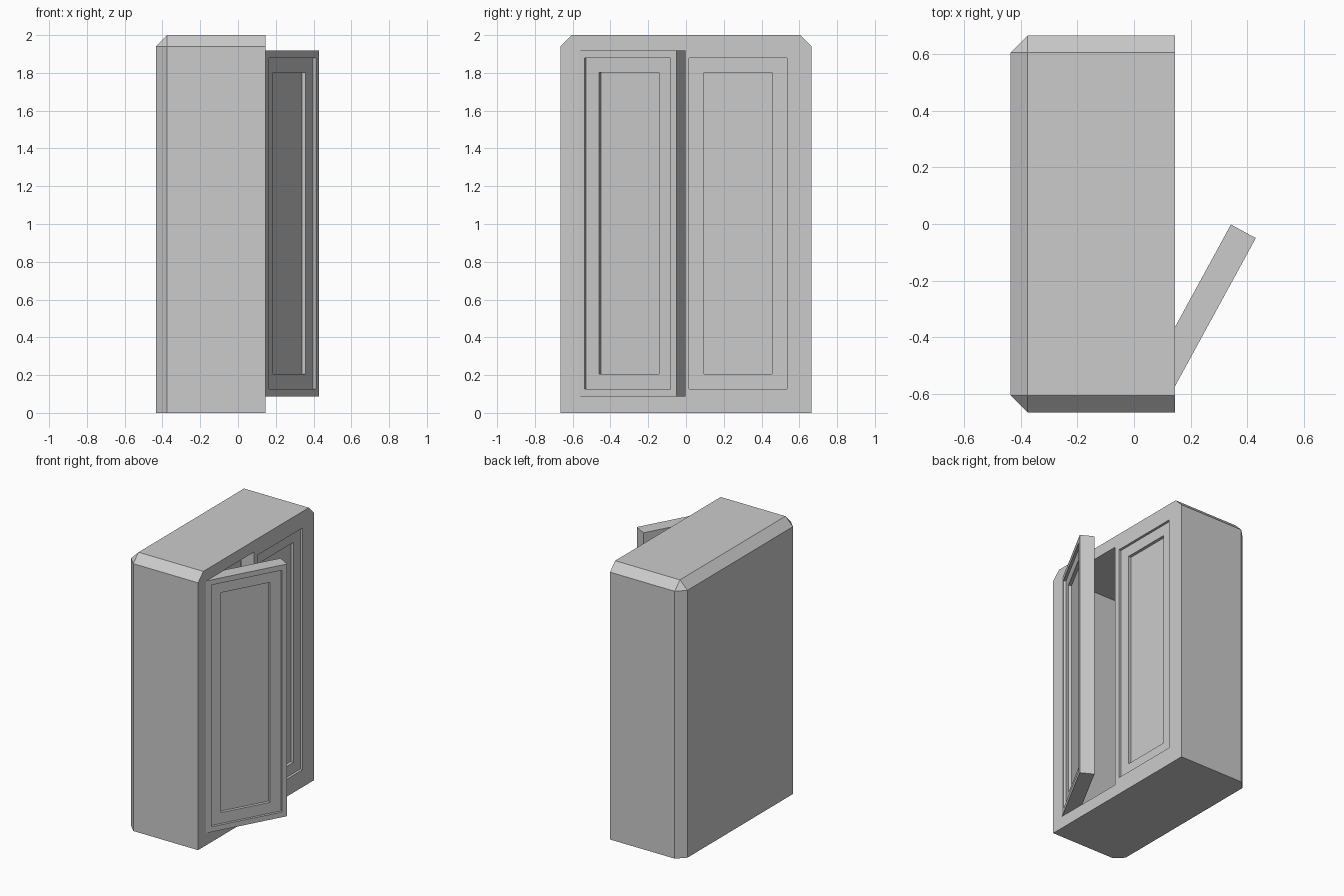
import bpy
import bmesh
from math import radians
from mathutils import Vector

if "Cube" in bpy.data.objects:
    bpy.data.objects.remove(bpy.data.objects["Cube"])

X0, X1, Y, H = -0.435, 0.145, 0.665, 2.0      # carcass extents
Z0, Z1, HINGE = 0.088, 1.918, 0.572           # door opening
WIDTH, THICK = 0.595, 0.10                    # door leaf


def box_bm(lo, hi):
    lo, hi = Vector(lo), Vector(hi)
    bm = bmesh.new()
    bmesh.ops.create_cube(bm, size=1)
    for v in bm.verts:
        v.co = Vector((lo[i] if v.co[i] < 0 else hi[i]) for i in range(3))
    bm.normal_update()
    return bm


def make_object(name, bm):
    bmesh.ops.recalc_face_normals(bm, faces=bm.faces)
    me = bpy.data.meshes.new(name)
    bm.to_mesh(me)
    bm.free()
    ob = bpy.data.objects.new(name, me)
    bpy.context.collection.objects.link(ob)
    return ob


# Carcass: back and top edges chamfered, front and base left square
bm = box_bm((X0, -Y, 0), (X1, Y, H))
edges = []
for e in bm.edges:
    a, b = e.verts
    is_front = all(v.co.x > 0 for v in e.verts)
    is_top = all(v.co.z > 1 for v in e.verts)
    is_back_post = abs(a.co.z - b.co.z) > 1 and a.co.x < 0
    if (is_top and not is_front) or is_back_post:
        edges.append(e)
bmesh.ops.bevel(bm, geom=edges, offset=0.06, segments=1, affect='EDGES')
carcass = make_object("cabinet_body", bm)

# Hollow interior
cutter = make_object("interior_cutter", box_bm((-0.38, -HINGE, Z0), (X1 + 0.2, HINGE, Z1)))
cutter.hide_render = True
cutter.hide_viewport = True
cut = carcass.modifiers.new("interior", 'BOOLEAN')
cut.operation = 'DIFFERENCE'
cut.solver = 'EXACT'
cut.object = cutter


# Door leaf: hinge at the local origin, two stepped recesses in the front face
def door(name, side, angle):
    y0, y1 = sorted((0, -side * WIDTH))
    bm = box_bm((-THICK, y0, Z0), (0, y1, Z1))
    face = max(bm.faces, key=lambda f: f.normal.x)
    for border, depth in ((0.038, 0.018), (0.079, 0.022)):
        bmesh.ops.inset_individual(bm, faces=[face], thickness=border, use_even_offset=True)
        face = bmesh.ops.extrude_discrete_faces(bm, faces=[face])["faces"][0]
        bmesh.ops.translate(bm, verts=face.verts, vec=(-depth, 0, 0))
    ob = make_object(name, bm)
    ob.location = (X1, side * HINGE, 0)
    ob.rotation_euler.z = radians(angle)
    return ob


door("closed_door", 1, 0)
door("open_door", -1, -28.6)
